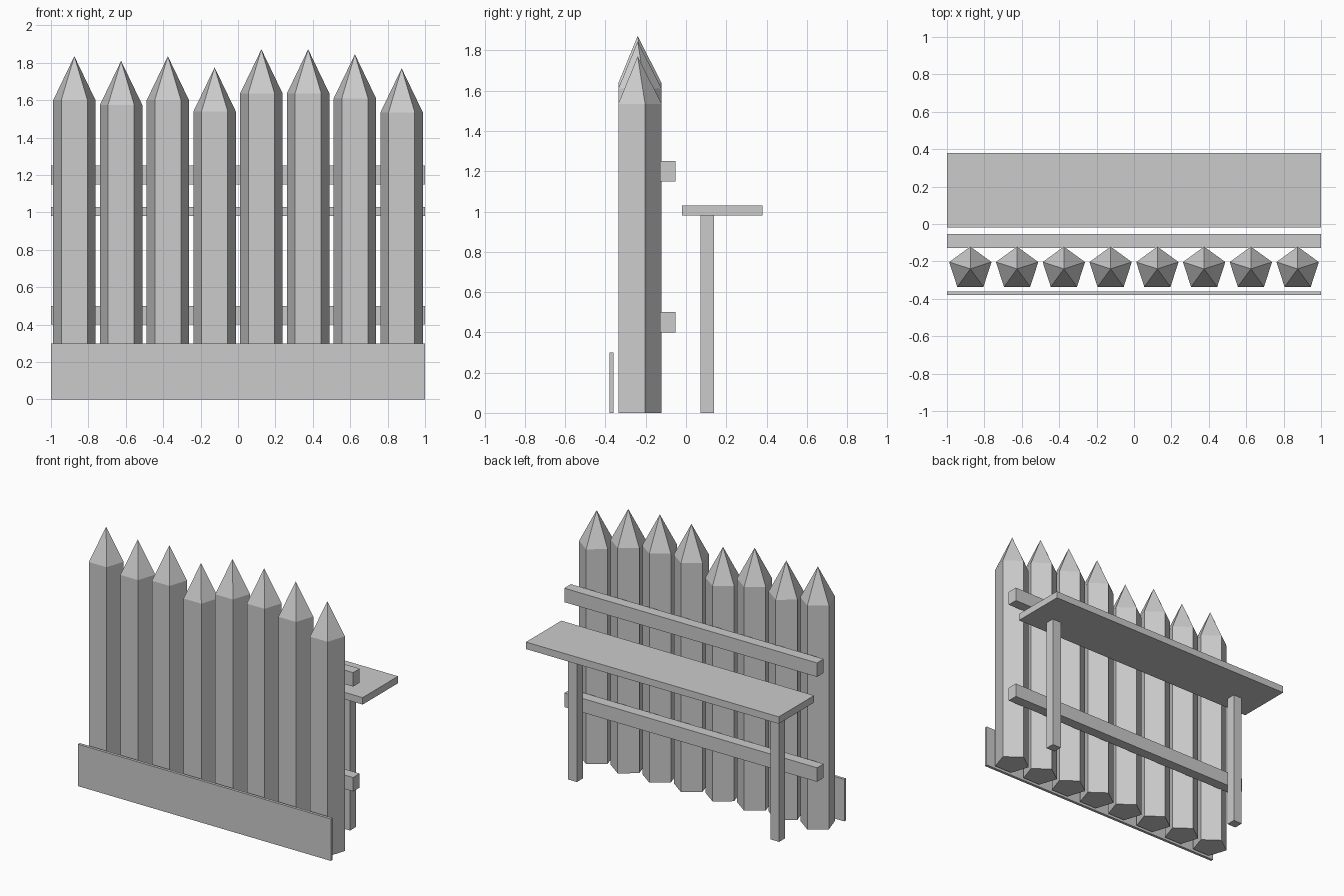
import bpy
import bmesh
from math import sin, cos, tau

cube = bpy.data.objects.get("Cube")
if cube:
    bpy.data.objects.remove(cube, do_unlink=True)

grey = bpy.data.materials.new("plain_grey")
grey.use_nodes = True
colour = (0.6, 0.6, 0.6, 1)
grey.diffuse_color = colour
grey.node_tree.nodes["Principled BSDF"].inputs["Base Color"].default_value = colour


def add_object(name, bm):
    bmesh.ops.recalc_face_normals(bm, faces=bm.faces)
    mesh = bpy.data.meshes.new(name)
    bm.to_mesh(mesh)
    bm.free()
    mesh.materials.append(grey)
    bpy.context.collection.objects.link(bpy.data.objects.new(name, mesh))


def box(name, xs, ys, zs):
    bm = bmesh.new()
    bmesh.ops.create_cube(bm, size=1)
    for v in bm.verts:
        v.co = [(a + b) / 2 + c * (b - a) for c, (a, b) in zip(v.co, (xs, ys, zs))]
    add_object(name, bm)


def stake(name, x, top, y=-0.24, radius=0.119, tip=0.235):
    # Five-sided post with a flat front and a pointed tip
    bm = bmesh.new()
    ring = [(x + radius * sin(i * tau / 5), y + radius * cos(i * tau / 5)) for i in range(5)]
    low = [bm.verts.new((*p, 0)) for p in ring]
    high = [bm.verts.new((*p, top - tip)) for p in ring]
    apex = bm.verts.new((x, y, top))
    bm.faces.new(low)
    for i in range(5):
        j = (i + 1) % 5
        bm.faces.new((low[i], low[j], high[j], high[i]))
        bm.faces.new((high[i], high[j], apex))
    add_object(name, bm)


# Row of pointed stakes
tops = (1.835, 1.81, 1.835, 1.775, 1.872, 1.872, 1.845, 1.77)
for i, top in enumerate(tops):
    stake(f"stake_{i + 1}", -0.875 + 0.25 * i, top)

# Rails, front board and walkway
full = (-1, 1)
box("lower_rail", full, (-0.128, -0.053), (0.4, 0.5))
box("upper_rail", full, (-0.128, -0.053), (1.15, 1.25))
box("front_board", full, (-0.38, -0.36), (0, 0.3))
box("walkway", full, (-0.02, 0.38), (0.98, 1.03))

# Walkway posts
for side, x in (("right", -0.8), ("left", 0.8)):
    box(f"{side}_post", (x - 0.035, x + 0.035), (0.073, 0.14), (0, 0.98))
